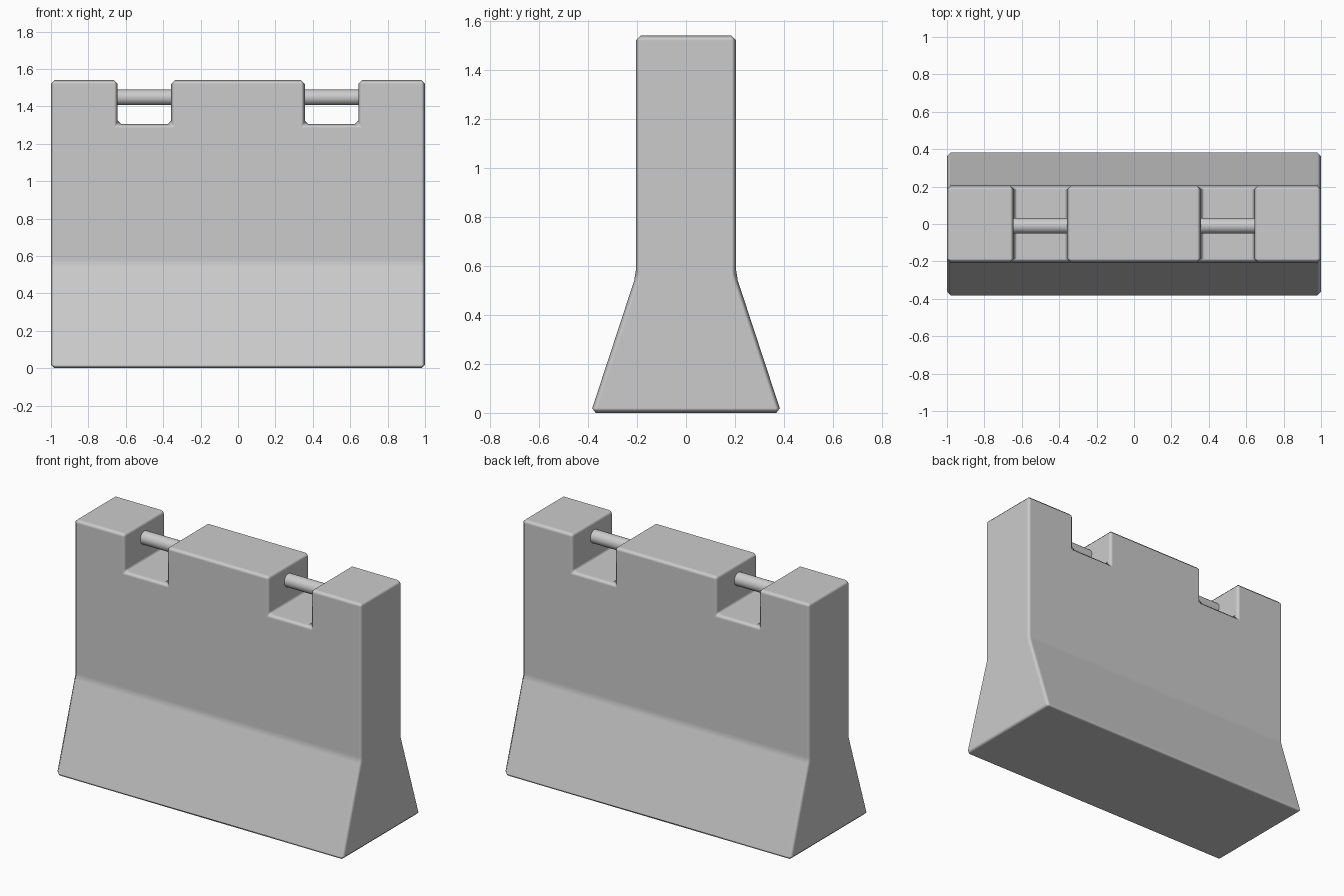
import bpy, bmesh, math
from mathutils import Matrix

if "Cube" in bpy.data.objects:
    bpy.data.objects.remove(bpy.data.objects["Cube"])

NOTCH_X, NOTCH_HALF, FLOOR, TOP = 0.5, 0.143, 1.305, 1.54


def mesh_object(name, bm):
    bmesh.ops.recalc_face_normals(bm, faces=bm.faces)
    mesh = bpy.data.meshes.new(name)
    bm.to_mesh(mesh)
    bm.free()
    obj = bpy.data.objects.new(name, mesh)
    bpy.context.collection.objects.link(obj)
    return obj


def shade(obj, degrees):
    bpy.ops.object.select_all(action='DESELECT')
    obj.select_set(True)
    bpy.context.view_layer.objects.active = obj
    bpy.ops.object.shade_smooth_by_angle(angle=math.radians(degrees))


# Barrier body: flared cross-section extruded along x
half = [(0.389, 0.0), (0.205, 0.56), (0.205, TOP)]
profile = half + [(-y, z) for y, z in reversed(half)]
bm = bmesh.new()
face = bm.faces.new([bm.verts.new((-1, y, z)) for y, z in profile])
ext = bmesh.ops.extrude_face_region(bm, geom=[face], use_keep_orig=True)
bmesh.ops.translate(bm, vec=(2, 0, 0),
                    verts=[g for g in ext['geom'] if isinstance(g, bmesh.types.BMVert)])
body = mesh_object("barrier_body", bm)

# Two lifting notches cut through the top
bm = bmesh.new()
for s in (-1, 1):
    m = Matrix.Translation((s * NOTCH_X, 0, FLOOR + 0.25)) @ Matrix.Diagonal((NOTCH_HALF * 2, 1, 0.5, 1))
    bmesh.ops.create_cube(bm, size=1, matrix=m)
cutter = mesh_object("notch_cutter", bm)
cutter.hide_render = True
cutter.hide_set(True)
cut = body.modifiers.new("notches", 'BOOLEAN')
cut.operation, cut.solver, cut.object = 'DIFFERENCE', 'EXACT', cutter

# Small softened chamfer on all edges
shade(body, 60)
bev = body.modifiers.new("chamfer", 'BEVEL')
bev.width, bev.segments = 0.02, 1
bev.limit_method, bev.angle_limit = 'ANGLE', math.radians(15)
bev.harden_normals = True

# Lifting bars spanning the notches
for s, side in ((-1, "left"), (1, "right")):
    bm = bmesh.new()
    m = Matrix.Translation((s * NOTCH_X, -0.01, 1.448)) @ Matrix.Rotation(math.pi / 2, 4, 'Y')
    bmesh.ops.create_cone(bm, cap_ends=True, segments=32, radius1=0.041, radius2=0.041,
                          depth=NOTCH_HALF * 2 + 0.06, matrix=m)
    shade(mesh_object("lifting_bar_" + side, bm), 40)
